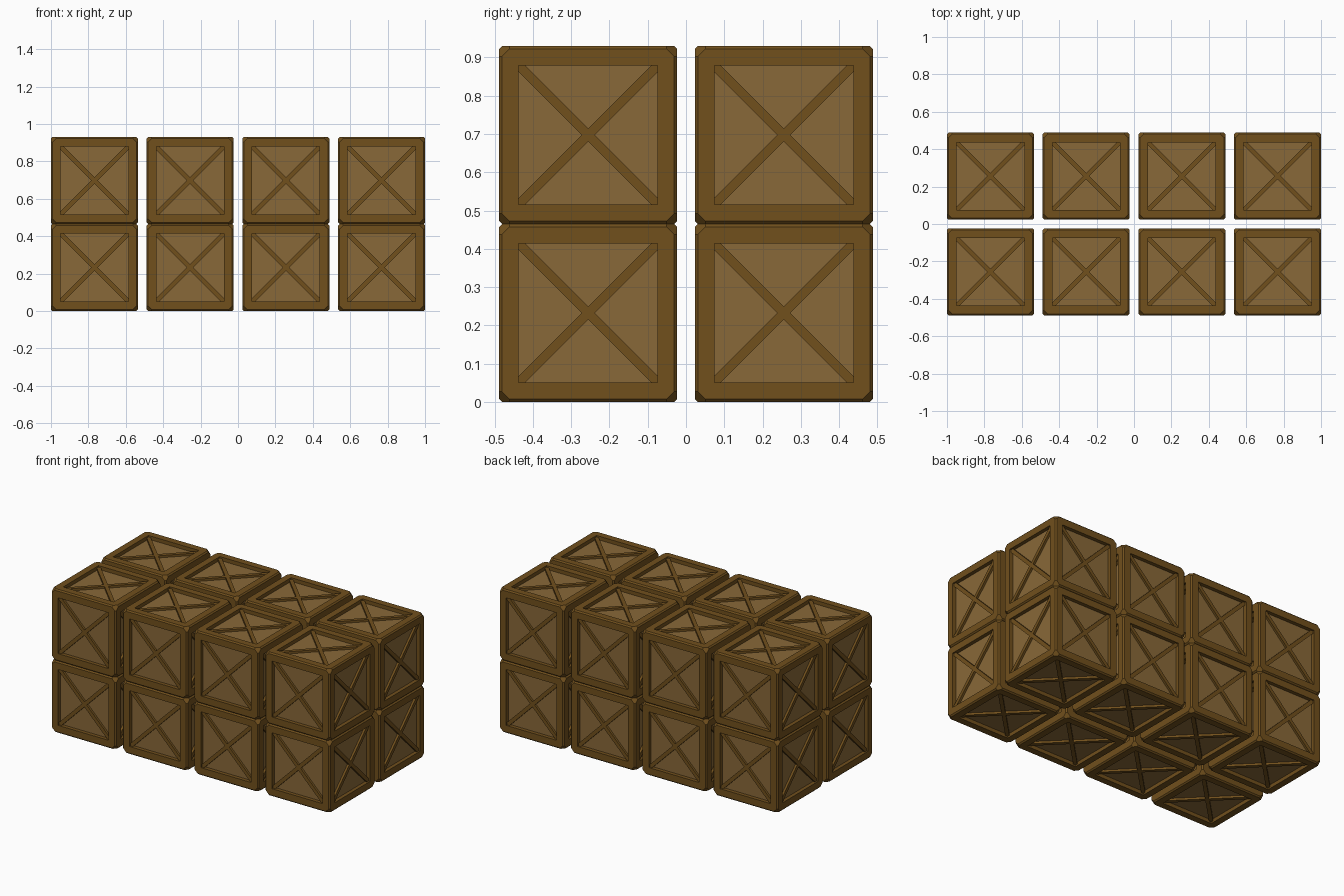
import bpy, bmesh, math
from itertools import permutations, product
from mathutils import Matrix, Vector

if "Cube" in bpy.data.objects:
    bpy.data.objects.remove(bpy.data.objects["Cube"])

H = 0.2325       # half size of a crate
EDGE = 0.008     # chamfer along the edges
CORNER = 0.027   # larger cut at the corners
OPEN = 0.181     # half size of each panel opening
DEPTH = 0.024    # panel recess
PITCH = (2 - 2 * H) / 3


def material(name, rgb):
    m = bpy.data.materials.new(name)
    m.diffuse_color = (*rgb, 1)
    m.use_nodes = True
    m.node_tree.nodes["Principled BSDF"].inputs["Base Color"].default_value = m.diffuse_color
    return m


frame_mat = material("frame_wood", (0.165, 0.08, 0.012))
panel_mat = material("panel_wood", (0.25, 0.14, 0.04))


def add_object(name, mesh, loc):
    ob = bpy.data.objects.new(name, mesh)
    ob.location = loc
    bpy.context.collection.objects.link(ob)


def finish(bm, name):
    bmesh.ops.recalc_face_normals(bm, faces=bm.faces)
    me = bpy.data.meshes.new(name)
    bm.to_mesh(me)
    bm.free()
    me.materials.append(frame_mat)
    me.materials.append(panel_mat)
    return me


def crate_body():
    # chamfered cube with cut corners
    bm = bmesh.new()
    for p in permutations((H, H - EDGE, H - CORNER)):
        for s in product((-1, 1), repeat=3):
            bm.verts.new([a * b for a, b in zip(p, s)])
    bmesh.ops.convex_hull(bm, input=bm.verts)
    bmesh.ops.dissolve_limit(bm, angle_limit=0.02, verts=bm.verts, edges=bm.edges)
    bm.normal_update()
    sides = [f for f in bm.faces if max(map(abs, f.normal)) > 0.999]
    # square openings in the six sides
    bmesh.ops.inset_individual(bm, faces=sides, thickness=0.03)
    for f in sides:
        for v in f.verts:
            v.co = [c if abs(n) > 0.9 else math.copysign(OPEN, c)
                    for c, n in zip(v.co, f.normal)]
    bmesh.ops.remove_doubles(bm, verts=bm.verts, dist=0.0001)
    bm.normal_update()
    # recessed panels
    panels = [f for f in bm.faces if max(map(abs, f.normal)) > 0.999
              and len(f.verts) == 4
              and all(sum(abs(abs(c) - OPEN) < 1e-4 for c in v.co) == 2 for v in f.verts)]
    for f in panels:
        n = f.normal.copy()
        new = bmesh.ops.extrude_discrete_faces(bm, faces=[f])["faces"][0]
        new.material_index = 1
        bmesh.ops.translate(bm, verts=new.verts, vec=-n * DEPTH)
    return finish(bm, "crate_body")


def crate_braces():
    # crossed diagonal bars on every side
    bm = bmesh.new()
    for axis in range(3):
        for sign in (-1, 1):
            n = Vector([sign if i == axis else 0 for i in range(3)])
            turn = n.to_track_quat('Z', 'Y').to_matrix().to_4x4()
            for a in (45, -45):
                m = (turn @ Matrix.Translation((0, 0, H - DEPTH + 0.005))
                     @ Matrix.Rotation(math.radians(a), 4, 'Z')
                     @ Matrix.Diagonal((2 * OPEN * math.sqrt(2), 0.024, 0.018, 1)))
                bmesh.ops.create_cube(bm, size=1, matrix=m)
    return finish(bm, "crate_braces")


body, braces = crate_body(), crate_braces()

# stack: four wide, two deep, two high
for i, j, k in product(range(4), range(2), range(2)):
    loc = ((i - 1.5) * PITCH, (j - 0.5) * PITCH, H + k * 2 * H)
    add_object(f"crate_body_{i}{j}{k}", body, loc)
    add_object(f"crate_braces_{i}{j}{k}", braces, loc)
